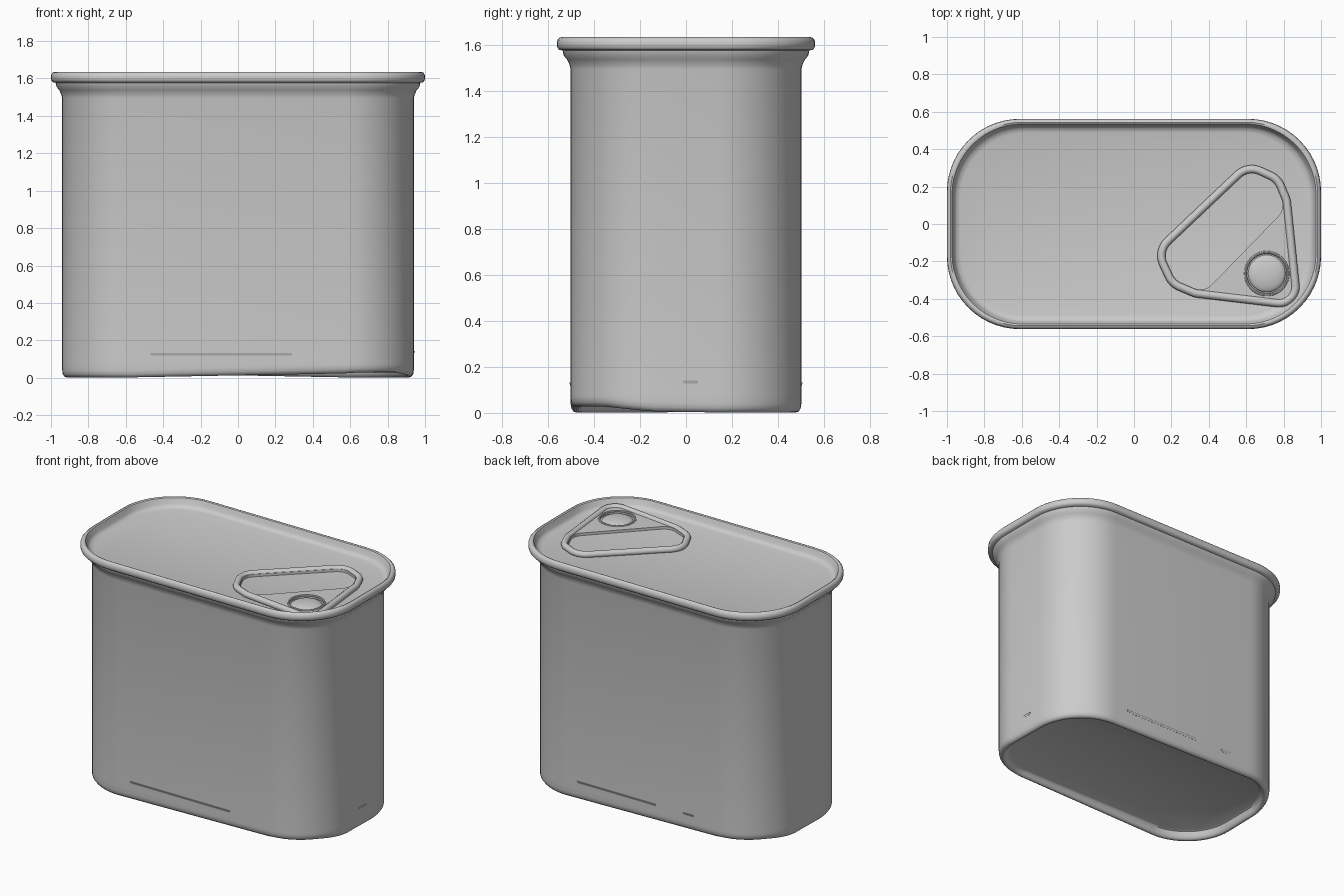
import bpy, bmesh, math
from mathutils import Vector, geometry

old = bpy.data.objects.get("Cube")
if old:
    bpy.data.objects.remove(old, do_unlink=True)

GREY = (0.6, 0.6, 0.6, 1)
metal = bpy.data.materials.new("grey metal")
metal.use_nodes = True
metal.diffuse_color = GREY
metal.node_tree.nodes["Principled BSDF"].inputs["Base Color"].default_value = GREY

LID_Z = 1.574


def finish(obj, angle=40):
    """Give the object its material and smooth shading with sharp edges kept."""
    obj.data.materials.clear()
    obj.data.materials.append(metal)
    bpy.ops.object.select_all(action='DESELECT')
    obj.select_set(True)
    bpy.context.view_layer.objects.active = obj
    if obj.type == 'CURVE':
        bpy.ops.object.convert(target='MESH')
        obj = bpy.context.object
    bpy.ops.object.shade_smooth_by_angle(angle=math.radians(angle))
    return obj


def add_mesh(name, bm, angle=40):
    bmesh.ops.recalc_face_normals(bm, faces=bm.faces)
    mesh = bpy.data.meshes.new(name)
    bm.to_mesh(mesh)
    bm.free()
    obj = bpy.data.objects.new(name, mesh)
    bpy.context.collection.objects.link(obj)
    return finish(obj, angle)


def rounded_rect(offset, steps=14):
    """Can outline, grown or shrunk by offset."""
    a, b, r = 0.94 + offset, 0.502 + offset, 0.36 + offset * 0.5
    pts = []
    for q, (sx, sy) in enumerate([(1, 1), (-1, 1), (-1, -1), (1, -1)]):
        for i in range(steps + 1):
            t = math.pi / 2 * (q + i / steps)
            pts.append((sx * (a - r) + r * math.cos(t), sy * (b - r) + r * math.sin(t)))
    return pts


def base_lift(x, y, z):
    """Foot edge rises a little at two opposite corners."""
    if z > 0.05:
        return 0
    return 0.026 * min(1, max(0, -x * y / 0.3)) ** 2


def circle(x, y, r, n=40):
    return [(x + r * math.cos(2 * math.pi * i / n), y + r * math.sin(2 * math.pi * i / n))
            for i in range(n)]


def hull(circles):
    """Rounded outline wrapped around circles."""
    pts = [Vector(p) for c in circles for p in circle(*c)]
    return [tuple(pts[i]) for i in geometry.convex_hull_2d(pts)]


def curve_object(name, outlines, z, dims, **settings):
    cu = bpy.data.curves.new(name, 'CURVE')
    cu.dimensions = dims
    for key, value in settings.items():
        setattr(cu, key, value)
    for pts in outlines:
        sp = cu.splines.new('POLY')
        sp.points.add(len(pts) - 1)
        for p, (x, y) in zip(sp.points, pts):
            p.co = (x, y, 0, 1)
        sp.use_cyclic_u = True
    obj = bpy.data.objects.new(name, cu)
    obj.location.z = z
    bpy.context.collection.objects.link(obj)
    return finish(obj)


# Can: outline swept from the recessed base, around the foot, up the wall,
# over the rolled rim and down to the lid
profile = [(-0.065, 0.058), (-0.052, 0.051), (-0.043, 0.02), (-0.034, 0.006), (-0.024, 0.002),
           (-0.012, 0.006), (-0.003, 0.02), (0, 0.04), (0, 0.08), (0, 1.495),
           (0.005, 1.515), (0.016, 1.538), (0.03, 1.555), (0.035, 1.577), (0.05, 1.58),
           (0.058, 1.59), (0.06, 1.605), (0.058, 1.622), (0.05, 1.632), (0.042, 1.635),
           (0.033, 1.631), (0.027, 1.618), (0.02, 1.595), (0.01, 1.581), (-0.012, LID_Z)]
bm = bmesh.new()
rings = [[bm.verts.new((x, y, z + base_lift(x, y, z))) for x, y in rounded_rect(d)]
         for d, z in profile]
for low, high in zip(rings, rings[1:]):
    for i in range(len(low)):
        j = (i + 1) % len(low)
        bm.faces.new((low[i], low[j], high[j], high[i]))
bm.faces.new(rings[0][::-1])
bm.faces.new(rings[-1])
add_mesh("can_body", bm)

# Pull tab: plate with a finger hole and a rivet hole
corners = [(0.63, 0.185), (0.685, 0.16), (0.71, 0.10),
           (0.255, -0.17), (0.285, -0.235), (0.355, -0.265)]
slot = hull([(x, y, 0.085) for x, y in corners])


def tab_outline(inset):
    return hull([(x, y, 0.13 - inset) for x, y in corners] + [(0.775, -0.335, 0.11 - inset)])


RIVET = (0.71, -0.265)
curve_object("pull_tab_plate", [tab_outline(0.012), slot, circle(*RIVET, 0.112)],
             LID_Z + 0.008, '2D', fill_mode='BOTH', extrude=0.01)

# Rolled edge of the tab
curve_object("pull_tab_edge", [tab_outline(0.022)], LID_Z + 0.012, '3D',
             bevel_depth=0.022, bevel_resolution=3, fill_mode='FULL')

# Thin lip around the rivet hole
curve_object("rivet_lip", [circle(*RIVET, 0.114)], LID_Z + 0.016, '3D',
             bevel_depth=0.008, bevel_resolution=2, fill_mode='FULL')

# Domed rivet
bm = bmesh.new()
bmesh.ops.create_uvsphere(bm, u_segments=32, v_segments=16, radius=1)
bmesh.ops.scale(bm, vec=(0.1, 0.1, 0.026), verts=bm.verts)
bmesh.ops.translate(bm, vec=(*RIVET, LID_Z), verts=bm.verts)
add_mesh("rivet", bm)

# Low seam creases that overhang near the base: centre x, centre y, length x, length y, z
seams = {
    "front_seam": (-0.09, -0.502, 0.76, 0.012, 0.125),
    "back_seam": (0.18, 0.502, 0.6, 0.012, 0.125),
    "back_short_seam": (-0.37, 0.502, 0.08, 0.012, 0.125),
    "left_seam": (0.94, 0.02, 0.012, 0.07, 0.135),
}
for name, (x, y, lx, ly, z) in seams.items():
    bm = bmesh.new()
    bmesh.ops.create_cube(bm, size=1)
    bmesh.ops.scale(bm, vec=(lx, ly, 0.014), verts=bm.verts)
    bottom = [v for v in bm.verts if v.co.z < 0]
    bmesh.ops.scale(bm, vec=((lx - 0.01) / lx, (ly - 0.01) / ly, 1), verts=bottom)
    bmesh.ops.translate(bm, vec=(x, y, z), verts=bm.verts)
    add_mesh(name, bm, 30)
